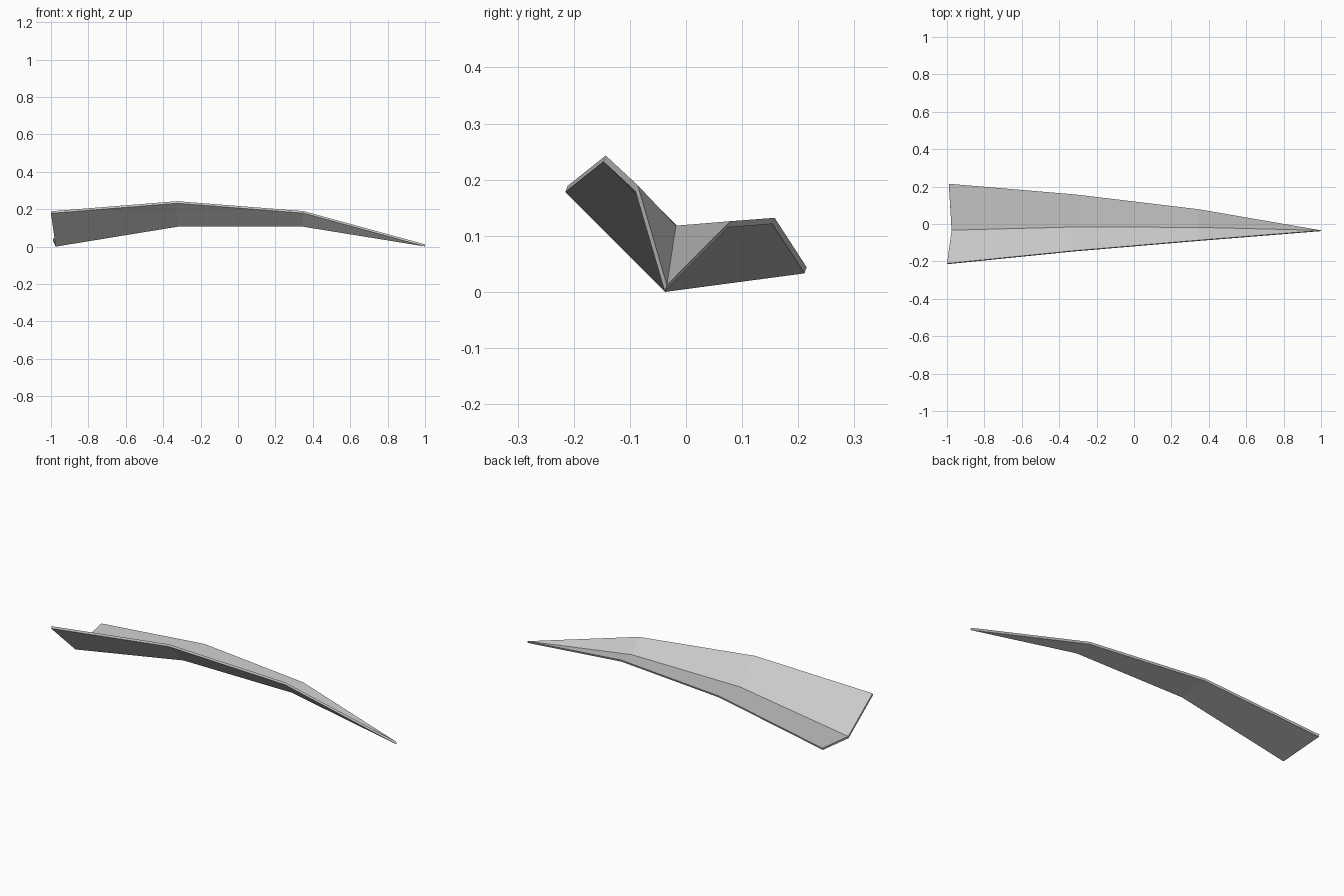
import bpy
import bmesh
from mathutils import Vector

cube = bpy.data.objects.get("Cube")
if cube:
    bpy.data.objects.remove(cube, do_unlink=True)

# Single flat grey
grey = bpy.data.materials.new("light_grey")
grey.use_nodes = True
color = (0.6, 0.6, 0.6, 1)
grey.diffuse_color = color
grey.node_tree.nodes["Principled BSDF"].inputs["Base Color"].default_value = color

# Underside sections from base to tip: front lip, crease, back lip
SECTIONS = [
    [(-1.0, -0.215, 0.178), (-0.975, -0.037, 0.0), (-0.99, 0.211, 0.033)],
    [(-0.325, -0.147, 0.232), (-0.32, -0.02, 0.107), (-0.315, 0.154, 0.121)],
    [(0.35, -0.09, 0.179), (0.345, -0.022, 0.107), (0.345, 0.075, 0.115)],
]
TIP = (1.0, -0.038, 0.001)
THICKNESS = Vector((0.0, 0.004, 0.011))

# Folded sheet narrowing to a point
bm = bmesh.new()
rows = [[bm.verts.new(p) for p in section] for section in SECTIONS]
tip = bm.verts.new(TIP)
for side in range(2):
    for a, b in zip(rows, rows[1:]):
        bm.faces.new((a[side], b[side], b[side + 1], a[side + 1]))
    bm.faces.new((rows[-1][side], tip, rows[-1][side + 1]))

# Thicken the sheet upwards, keeping the underside
under = list(bm.faces)
top = bmesh.ops.extrude_face_region(bm, geom=under, use_keep_orig=True)
moved = [v for v in top["geom"] if isinstance(v, bmesh.types.BMVert)]
bmesh.ops.translate(bm, verts=moved, vec=THICKNESS)
bmesh.ops.recalc_face_normals(bm, faces=bm.faces)

mesh = bpy.data.meshes.new("leaf_blade")
bm.to_mesh(mesh)
bm.free()
mesh.materials.append(grey)
leaf = bpy.data.objects.new("leaf_blade", mesh)
bpy.context.collection.objects.link(leaf)
